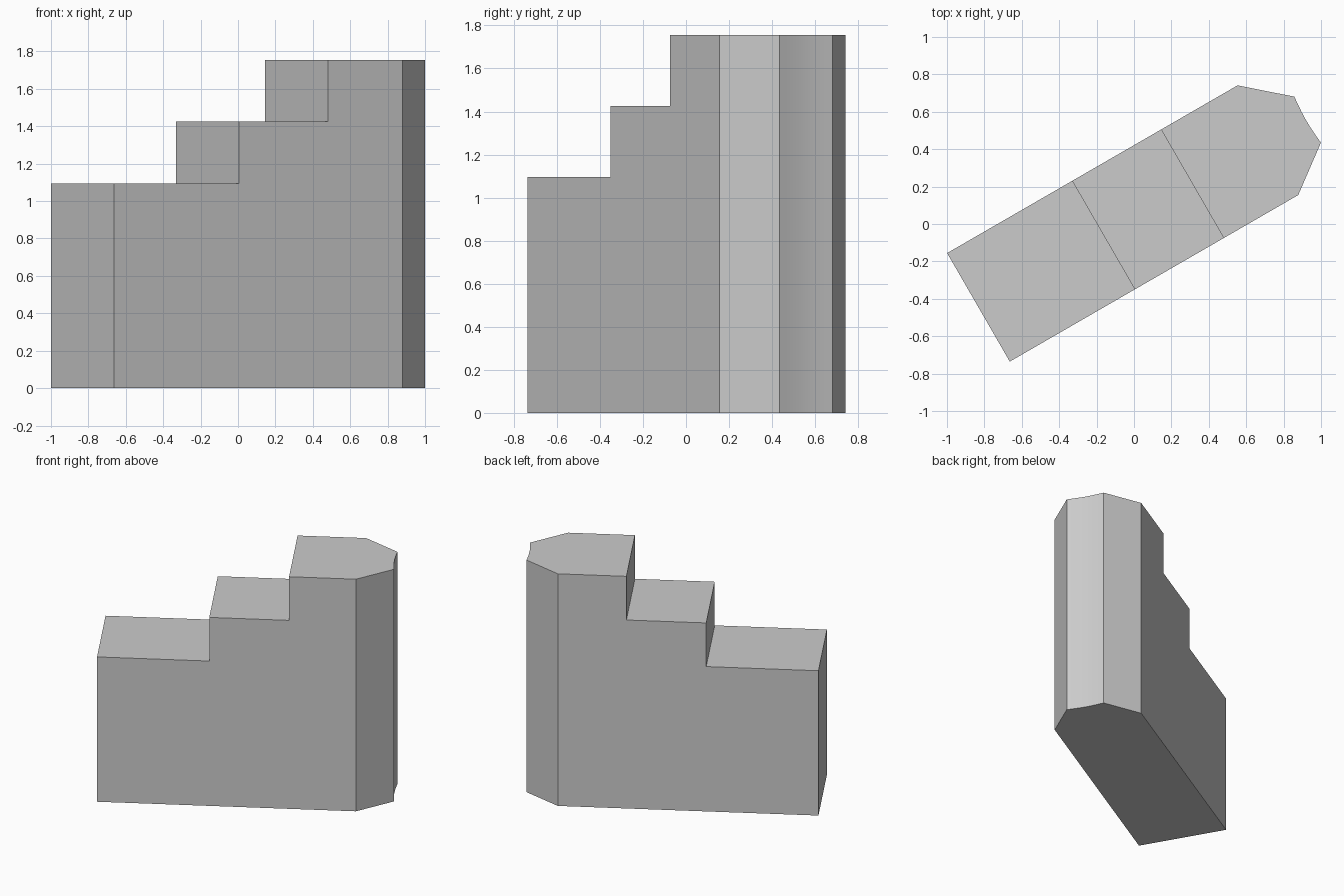
import bpy
import bmesh
from math import radians, pi, sin
from mathutils import Matrix

cube = bpy.data.objects.get("Cube")
if cube:
    bpy.data.objects.remove(cube, do_unlink=True)

TURN = Matrix.Rotation(radians(30), 4, 'Z')


def prism(name, points, offset):
    """Extrude a closed outline along an offset, turned to the block's heading."""
    bm = bmesh.new()
    face = bm.faces.new([bm.verts.new(p) for p in points])
    extruded = bmesh.ops.extrude_face_region(bm, geom=[face])["geom"]
    bmesh.ops.translate(bm, vec=offset,
                        verts=[v for v in extruded if isinstance(v, bmesh.types.BMVert)])
    bmesh.ops.recalc_face_normals(bm, faces=bm.faces)
    bm.transform(TURN)
    mesh = bpy.data.meshes.new(name)
    bm.to_mesh(mesh)
    bm.free()
    obj = bpy.data.objects.new(name, mesh)
    bpy.context.collection.objects.link(obj)
    return obj


# Stepped side profile, extruded across the width
BACK, STEP_1, STEP_2, LOW, MID, TOP = -0.943, -0.171, 0.378, 1.095, 1.425, 1.755
steps = [(BACK, 0), (1.3, 0), (1.3, TOP), (STEP_2, TOP), (STEP_2, MID),
         (STEP_1, MID), (STEP_1, LOW), (BACK, LOW)]
block = prism("stepped_block", [(u, -0.6, z) for u, z in steps], (0, 1.2, 0))

# Plan outline with chamfered corners and a shallow hollow at the nose
RIGHT, LEFT, SEGMENTS = -0.305, 0.365, 6
hollow = [(1.083 - 0.009 * sin(pi * i / SEGMENTS),
           -0.123 + 0.284 * i / SEGMENTS) for i in range(SEGMENTS + 1)]
plan = [(-1.3, RIGHT), (0.838, RIGHT), *hollow, (0.85, LEFT), (-1.3, LEFT)]
cutter = prism("plan_cutter", [(u, v, -0.2) for u, v in plan], (0, 0, 2.4))
cutter.hide_render = True

# Trim the block to the plan
trim = block.modifiers.new("trim", 'BOOLEAN')
trim.operation = 'INTERSECT'
trim.solver = 'EXACT'
trim.object = cutter
bpy.context.view_layer.objects.active = block
block.select_set(True)
bpy.ops.object.modifier_apply(modifier=trim.name)
bpy.data.objects.remove(cutter, do_unlink=True)

# Single grey finish
grey = bpy.data.materials.new("light_grey")
grey.use_nodes = True
colour = (0.6, 0.6, 0.6, 1)
grey.diffuse_color = colour
grey.node_tree.nodes["Principled BSDF"].inputs["Base Color"].default_value = colour
block.data.materials.clear()
block.data.materials.append(grey)

bpy.ops.object.shade_smooth_by_angle(angle=radians(25))
